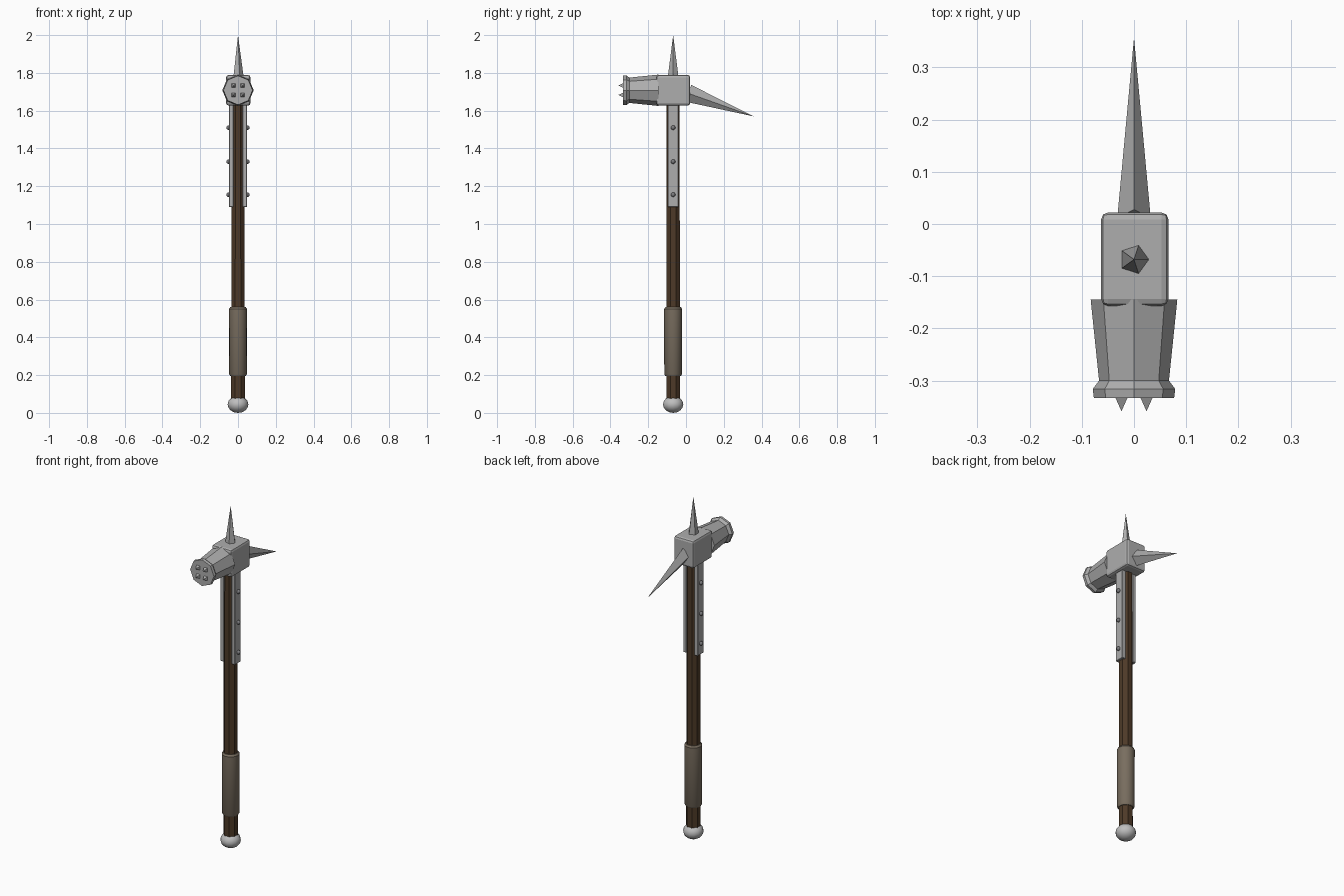
import bpy
import bmesh
from math import pi, cos, sin
from mathutils import Vector, Matrix

default = bpy.data.objects.get("Cube")
if default:
    bpy.data.objects.remove(default, do_unlink=True)

AXIS_Y = -0.068   # shaft position
HEAD_Z = 1.708    # height of the head's centre line


def material(name, r, g, b):
    m = bpy.data.materials.new(name)
    m.use_nodes = True
    m.diffuse_color = (r, g, b, 1)
    m.node_tree.nodes["Principled BSDF"].inputs["Base Color"].default_value = (r, g, b, 1)
    return m


steel = material("steel", 0.42, 0.42, 0.42)
bright = material("polished steel", 0.52, 0.52, 0.52)
dark = material("dark steel", 0.2, 0.2, 0.21)
wood = material("dark wood", 0.075, 0.042, 0.021)
leather = material("leather", 0.19, 0.155, 0.115)


def finish(name, bm, mat, smooth=None):
    bmesh.ops.recalc_face_normals(bm, faces=bm.faces[:])
    mesh = bpy.data.meshes.new(name)
    bm.to_mesh(mesh)
    bm.free()
    obj = bpy.data.objects.new(name, mesh)
    bpy.context.collection.objects.link(obj)
    mesh.materials.append(mat)
    if smooth:
        bpy.ops.object.select_all(action="DESELECT")
        obj.select_set(True)
        bpy.context.view_layer.objects.active = obj
        bpy.ops.object.shade_smooth_by_angle(angle=smooth)
    return obj


def lathe(name, profile, sides, mat, turn=0.0, start=(0, 0, 0), direction=(0, 0, 1),
          stretch=(1, 1), smooth=None):
    """Rings of (distance, radius) along a direction; radius 0 makes a point."""
    bm = bmesh.new()
    rings = []
    for dist, radius in profile:
        if radius == 0:
            rings.append([bm.verts.new((0, 0, dist))] * sides)
        else:
            angles = [turn + 2 * pi * i / sides for i in range(sides)]
            rings.append([bm.verts.new((radius * stretch[0] * cos(a),
                                        radius * stretch[1] * sin(a), dist)) for a in angles])
    for low, high in zip(rings, rings[1:]):
        for i in range(sides):
            j = (i + 1) % sides
            bm.faces.new(list(dict.fromkeys((low[i], low[j], high[j], high[i]))))
    for ring in (rings[0], rings[-1]):
        if len(set(ring)) > 2:
            bm.faces.new(ring)
    # Local x stays on world x for directions in the yz plane
    z = Vector(direction).normalized()
    x = Vector((1, 0, 0))
    y = z.cross(x)
    frame = Matrix((x, y, z)).transposed().to_4x4()
    bm.transform(Matrix.Translation(start) @ frame)
    return finish(name, bm, mat, smooth)


def box(name, low, high, mat, bevel=0.0, segments=1):
    bm = bmesh.new()
    bmesh.ops.create_cube(bm, size=1)
    low, high = Vector(low), Vector(high)
    bm.transform(Matrix.Translation((low + high) / 2) @ Matrix.Diagonal((high - low).to_4d()))
    if bevel:
        bmesh.ops.bevel(bm, geom=bm.edges[:], offset=bevel, segments=segments,
                        profile=0.5, affect="EDGES")
    return finish(name, bm, mat)


base = (0, AXIS_Y, 0)

# Shaft, grip and pommel
lathe("shaft", [(0.05, 0.039), (1.65, 0.037)], 8, wood, turn=pi / 8, start=base)
lathe("grip", [(0.195, 0.041), (0.205, 0.047), (0.55, 0.048), (0.56, 0.041)], 16,
      leather, start=base, smooth=0.6)
steps = 8
pommel = [(0.045 - 0.045 * cos(pi * i / steps), 0.055 * sin(pi * i / steps))
          for i in range(1, steps)]
lathe("pommel", [(0, 0)] + pommel + [(0.09, 0)], 14, bright, start=base, smooth=0.8)

# Side straps with rivets
for side, label in ((1, "left"), (-1, "right")):
    xs = sorted((side * 0.025, side * 0.047))
    box(label + "_strap", (xs[0], AXIS_Y - 0.028, 1.09), (xs[1], AXIS_Y + 0.028, 1.64),
        steel, 0.002)
    for n, z in enumerate((1.155, 1.33, 1.51)):
        bm = bmesh.new()
        bmesh.ops.create_uvsphere(bm, u_segments=8, v_segments=6, radius=0.012)
        bm.transform(Matrix.Translation((side * 0.05, AXIS_Y, z)))
        finish(f"{label}_rivet_{n + 1}", bm, dark, smooth=0.9)

# Head block
box("head_block", (-0.063, -0.157, 1.627), (0.066, 0.022, 1.789), steel, 0.013, 2)

# Octagonal hammer with flared rim, running towards the front
lathe("hammer", [(0, 0.083), (0.155, 0.067), (0.171, 0.079), (0.188, 0.077)], 8, steel,
      start=(0, -0.145, HEAD_Z), direction=(0, -1, 0))

# Four teeth on the striking face
for x in (-0.024, 0.024):
    for dz in (-0.025, 0.025):
        lathe("striking_tooth", [(0, 0.017), (0.027, 0)], 4, steel, turn=pi / 4,
              start=(x, -0.332, HEAD_Z + dz), direction=(0, -1, 0))

# Top spike and drooping back spike
lathe("top_spike", [(0, 0.029), (0.215, 0)], 5, steel, start=(0, AXIS_Y, 1.785))
root, tip = Vector((0, 0.012, 1.692)), Vector((0, 0.357, 1.57))
lathe("back_spike", [(0, 1), ((tip - root).length, 0)], 4, steel, start=root,
      direction=tip - root, stretch=(0.032, 0.047))
